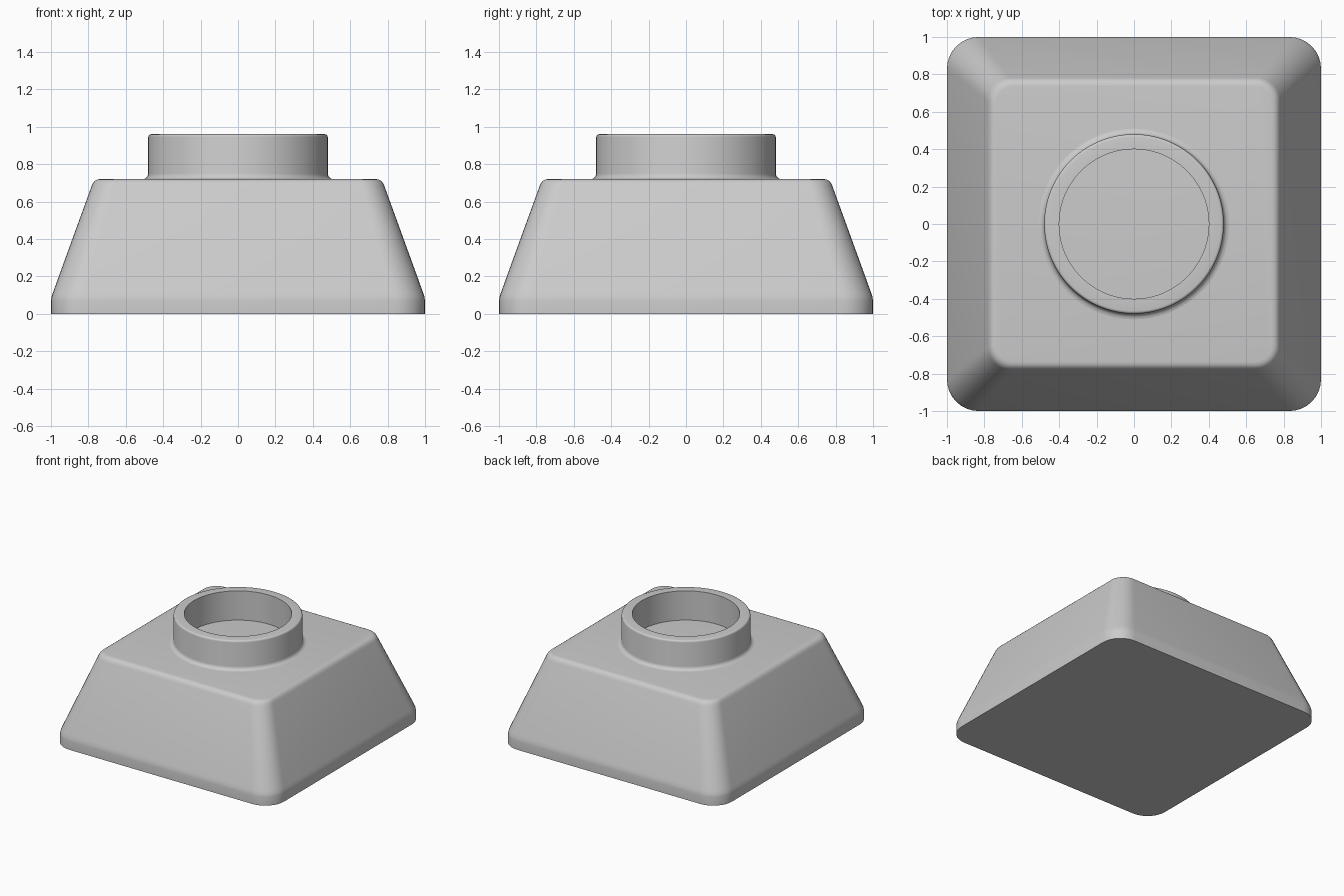
import bpy
import bmesh
from math import sin, cos, pi, radians

cube = bpy.data.objects.get("Cube")
if cube:
    bpy.data.objects.remove(cube, do_unlink=True)

# Material
grey = bpy.data.materials.new("plain grey")
grey.use_nodes = True
colour = (0.6, 0.6, 0.6, 1)
grey.diffuse_color = colour
grey.node_tree.nodes["Principled BSDF"].inputs["Base Color"].default_value = colour


def rounded_square(half, radius, z, steps=8):
    """Outline of a square with rounded corners, counter-clockwise."""
    points = []
    for corner in range(4):
        start = corner * pi / 2
        mid = start + pi / 4
        cx = (half - radius) * (1 if cos(mid) > 0 else -1)
        cy = (half - radius) * (1 if sin(mid) > 0 else -1)
        for i in range(steps + 1):
            a = start + i / steps * pi / 2
            points.append((cx + radius * cos(a), cy + radius * sin(a), z))
    return points


def circle(radius, z, steps=96):
    return [(radius * cos(2 * pi * i / steps), radius * sin(2 * pi * i / steps), z)
            for i in range(steps)]


def loft(name, outlines, caps):
    """Skin a stack of outlines, closed by caps or joined into a loop."""
    bm = bmesh.new()
    rings = [[bm.verts.new(p) for p in outline] for outline in outlines]
    pairs = list(zip(rings, rings[1:]))
    if caps:
        bm.faces.new(rings[0][::-1])
        bm.faces.new(rings[-1])
    for low, high in pairs:
        n = len(low)
        for i in range(n):
            j = (i + 1) % n
            bm.faces.new((low[i], low[j], high[j], high[i]))
    mesh = bpy.data.meshes.new(name)
    bm.to_mesh(mesh)
    bm.free()
    mesh.materials.append(grey)
    obj = bpy.data.objects.new(name, mesh)
    bpy.context.collection.objects.link(obj)
    bpy.ops.object.select_all(action="DESELECT")
    obj.select_set(True)
    bpy.context.view_layer.objects.active = obj
    bpy.ops.object.shade_smooth_by_angle(angle=radians(35))
    return obj


# Tapered body: upright foot, soft bend, sloping sides, rounded top edge
body = [(1.0, 0.17, 0), (1.0, 0.17, 0.07), (0.997, 0.17, 0.09), (0.989, 0.168, 0.115),
        (0.782, 0.125, 0.685), (0.775, 0.12, 0.699), (0.765, 0.115, 0.711),
        (0.752, 0.105, 0.718), (0.736, 0.09, 0.72)]
loft("tapered_body", [rounded_square(*row) for row in body], True)

# Round collar: flared foot, straight wall, rounded lip, open bore
fillet = 0.03
lip = 0.015
arc = [i / 4 * pi / 2 for i in range(5)]
collar = [(0.48 + fillet * (1 - sin(a)), 0.72 + fillet * (1 - cos(a))) for a in arc]
collar += [(0.48 - lip * (1 - cos(a)), 0.96 - lip * (1 - sin(a))) for a in arc]
collar += [(0.40, 0.96), (0.40, 0.72)]
loft("round_collar", [circle(*row) for row in collar], False)
